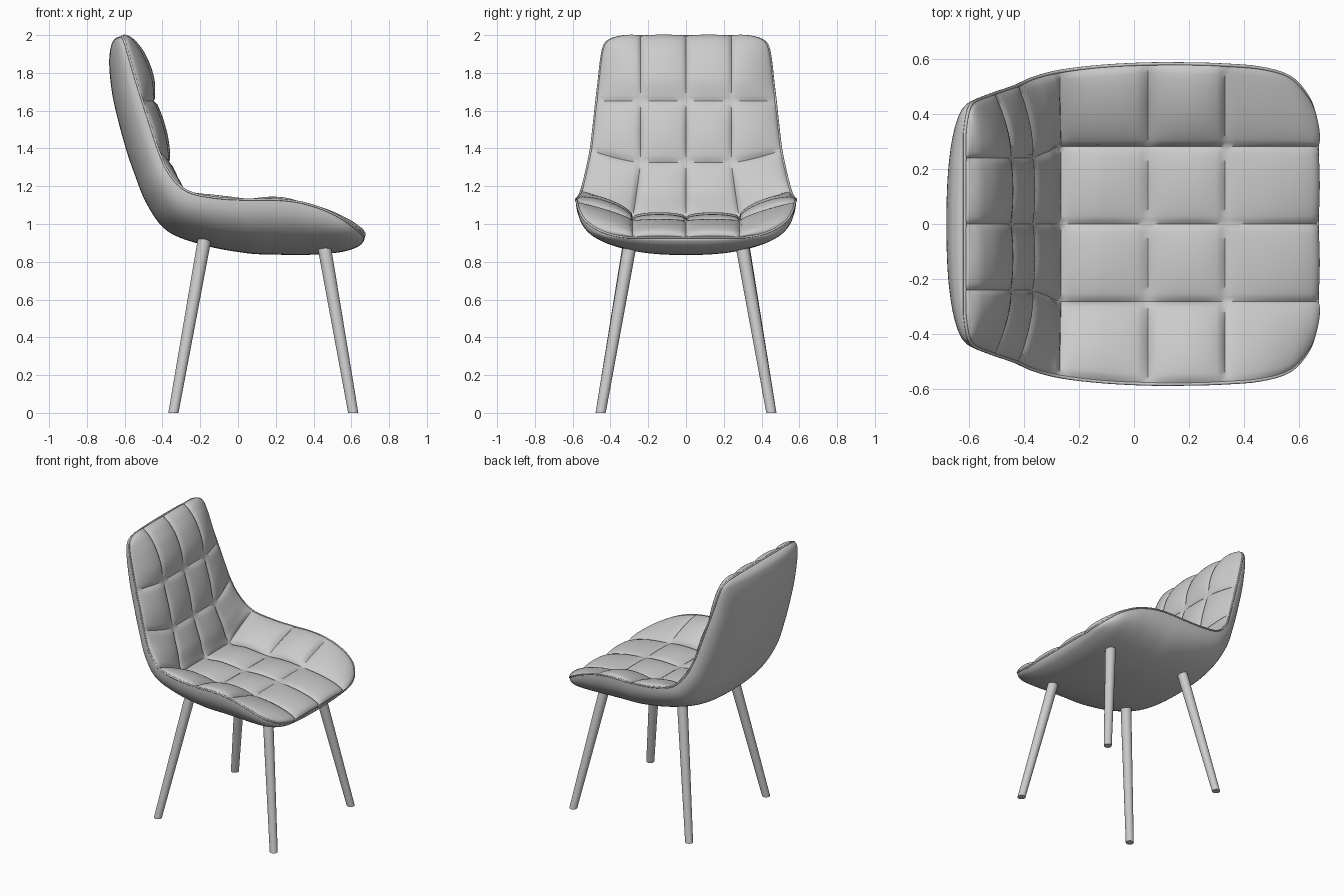
import bpy, bmesh, math
from mathutils import Vector

cube = bpy.data.objects.get("Cube")
if cube:
    bpy.data.objects.remove(cube, do_unlink=True)

# One flat grey for the whole chair
grey = bpy.data.materials.new("soft_grey")
grey.use_nodes = True
grey.diffuse_color = (0.6, 0.6, 0.6, 1)
grey.node_tree.nodes["Principled BSDF"].inputs["Base Color"].default_value = (0.6, 0.6, 0.6, 1)

# Stations from top of the back to front of the seat:
# rim x, rim z, half width, cushion x, z, shell x, z
STATIONS = [
    (-.615, 1.994, .33, -.615, 1.994, -.615, 1.994),
    (-.607, 1.98, .39, -.595, 1.98, -.645, 1.985),
    (-.595, 1.95, .43, -.56, 1.95, -.67, 1.95),
    (-.575, 1.88, .448, -.51, 1.88, -.682, 1.86),
    (-.54, 1.76, .462, -.465, 1.77, -.672, 1.73),
    (-.505, 1.65, .475, -.445, 1.65, -.65, 1.61),
    (-.46, 1.51, .49, -.402, 1.48, -.60, 1.42),
    (-.42, 1.39, .505, -.367, 1.325, -.55, 1.27),
    (-.365, 1.27, .53, -.317, 1.17, -.48, 1.10),
    (-.27, 1.175, .555, -.265, 1.04, -.37, .96),
    (-.12, 1.14, .573, -.12, 1.035, -.17, .885),
    (.05, 1.13, .582, .05, 1.025, .05, .845),
    (.20, 1.13, .582, .20, 1.025, .20, .838),
    (.33, 1.115, .578, .33, 1.018, .33, .836),
    (.46, 1.075, .567, .47, 1.00, .45, .841),
    (.565, 1.02, .535, .575, .975, .56, .854),
    (.63, .97, .465, .635, .953, .635, .88),
    (.658, .942, .39, .658, .938, .666, .91),
    (.667, .93, .31, .667, .93, .667, .93),
]
ROW_SEAMS = [0, 5, 7, 9, 11, 13, 18]
LAST = len(STATIONS) - 1
STEPS, COLS = 8, 80


def station(s):
    """Catmull-Rom interpolation of the station table."""
    i = min(int(s), LAST - 1)
    t = s - i
    a, b, c, d = (STATIONS[min(max(k, 0), LAST)] for k in (i - 1, i, i + 1, i + 2))
    return [0.5 * (2 * q + (r - p) * t + (2 * p - 5 * q + 4 * r - w) * t * t
                   + (3 * q - p - 3 * r + w) * t ** 3) for p, q, r, w in zip(a, b, c, d)]


def seat_blend(s):
    """0 on the backrest, 1 on the seat."""
    return min(1, max(0, (s - 7) / 2))


def cushion_point(s, v):
    """Side seams (|v| = 0.5) run straight; the outer pads fill up to the rim."""
    rx, rz, w, cx, cz, _, _ = station(s)
    seam = .24 + .042 * seat_blend(s)
    t = max(0, abs(v) - .5) * 2
    y = math.copysign(min(abs(v), .5) * 2 * seam + t * (w - seam), v)
    f = t ** (1.4 - .55 * seat_blend(s))
    return Vector((cx + (rx - cx) * f, y, cz + (rz - cz) * f))


def shell_point(s, v):
    rx, rz, w, _, _, ox, oz = station(s)
    v = math.sin(v * math.pi / 2)
    p = 2.4
    f = 1 - max(0, 1 - abs(v) ** p) ** (1 / p)
    return Vector((ox + (rx - ox) * f, w * v, oz + (rz - oz) * f))


def pillow(s, v):
    """Height of the tufted pads, zero along every seam."""
    a, b = next((a, b) for a, b in zip(ROW_SEAMS, ROW_SEAMS[1:]) if s <= b)
    across = abs(math.sin(math.pi * v * 2))
    along = abs(math.sin(math.pi * (s - a) / (b - a)))
    height = .027 + (.013 * seat_blend(s) if abs(v) > .5 and s < 13 else 0)
    return height * (across * along) ** .42


def finish(obj, angle=50):
    obj.data.materials.append(grey)
    bpy.ops.object.select_all(action='DESELECT')
    obj.select_set(True)
    bpy.context.view_layer.objects.active = obj
    bpy.ops.object.shade_smooth_by_angle(angle=math.radians(angle))


def make_object(name, bm):
    mesh = bpy.data.meshes.new(name)
    bm.to_mesh(mesh)
    bm.free()
    obj = bpy.data.objects.new(name, mesh)
    bpy.context.collection.objects.link(obj)
    finish(obj)


def sheet(name, point, flip=False, height=None):
    bm = bmesh.new()
    params = [[(i / STEPS, -1 + 2 * j / COLS) for j in range(COLS + 1)]
              for i in range(LAST * STEPS + 1)]
    grid = [[bm.verts.new(point(*p)) for p in row] for row in params]
    for i in range(len(grid) - 1):
        for j in range(COLS):
            quad = [grid[i][j], grid[i + 1][j], grid[i + 1][j + 1], grid[i][j + 1]]
            bm.faces.new(quad[::-1] if flip else quad)
    if height:
        bm.normal_update()
        moves = [(vert, vert.normal * height(*p))
                 for row, ps in zip(grid, params) for vert, p in zip(row, ps)]
        for vert, move in moves:
            vert.co += move
    make_object(name, bm)


# Tufted cushion and smooth outer shell
sheet("tufted_cushion", cushion_point, height=pillow)
sheet("outer_shell", shell_point, flip=True)

# Piping along the rim
side = [station(i / 4) for i in range(LAST * 4 + 1)]
loop = [(r[0], r[2], r[1]) for r in side] + [(r[0], -r[2], r[1]) for r in reversed(side)]
curve = bpy.data.curves.new("rim_piping", 'CURVE')
curve.dimensions = '3D'
curve.bevel_depth = .006
curve.bevel_resolution = 2
spline = curve.splines.new('POLY')
spline.points.add(len(loop) - 1)
for pt, co in zip(spline.points, loop):
    pt.co = (*co, 1)
spline.use_cyclic_u = True
piping = bpy.data.objects.new("rim_piping", curve)
bpy.context.collection.objects.link(piping)
curve.materials.append(grey)


# Splayed tapered legs, cut level at the floor
def leg(name, top, foot, r_top=.036, r_foot=.027, n=24):
    bm = bmesh.new()
    rings = []
    for centre, r in ((foot, r_foot), (top, r_top)):
        rings.append([bm.verts.new((centre[0] + r * math.cos(2 * math.pi * k / n),
                                    centre[1] + r * math.sin(2 * math.pi * k / n),
                                    centre[2])) for k in range(n)])
    for k in range(n):
        m = (k + 1) % n
        bm.faces.new((rings[0][k], rings[0][m], rings[1][m], rings[1][k]))
    bm.faces.new(rings[0][::-1])
    bm.faces.new(rings[1])
    make_object(name, bm)


for label, sy in (("left", 1), ("right", -1)):
    leg("back_leg_" + label, (-.177, sy * .295, .92), (-.342, sy * .452, 0))
    leg("front_leg_" + label, (.453, sy * .295, .90), (.61, sy * .452, 0))
